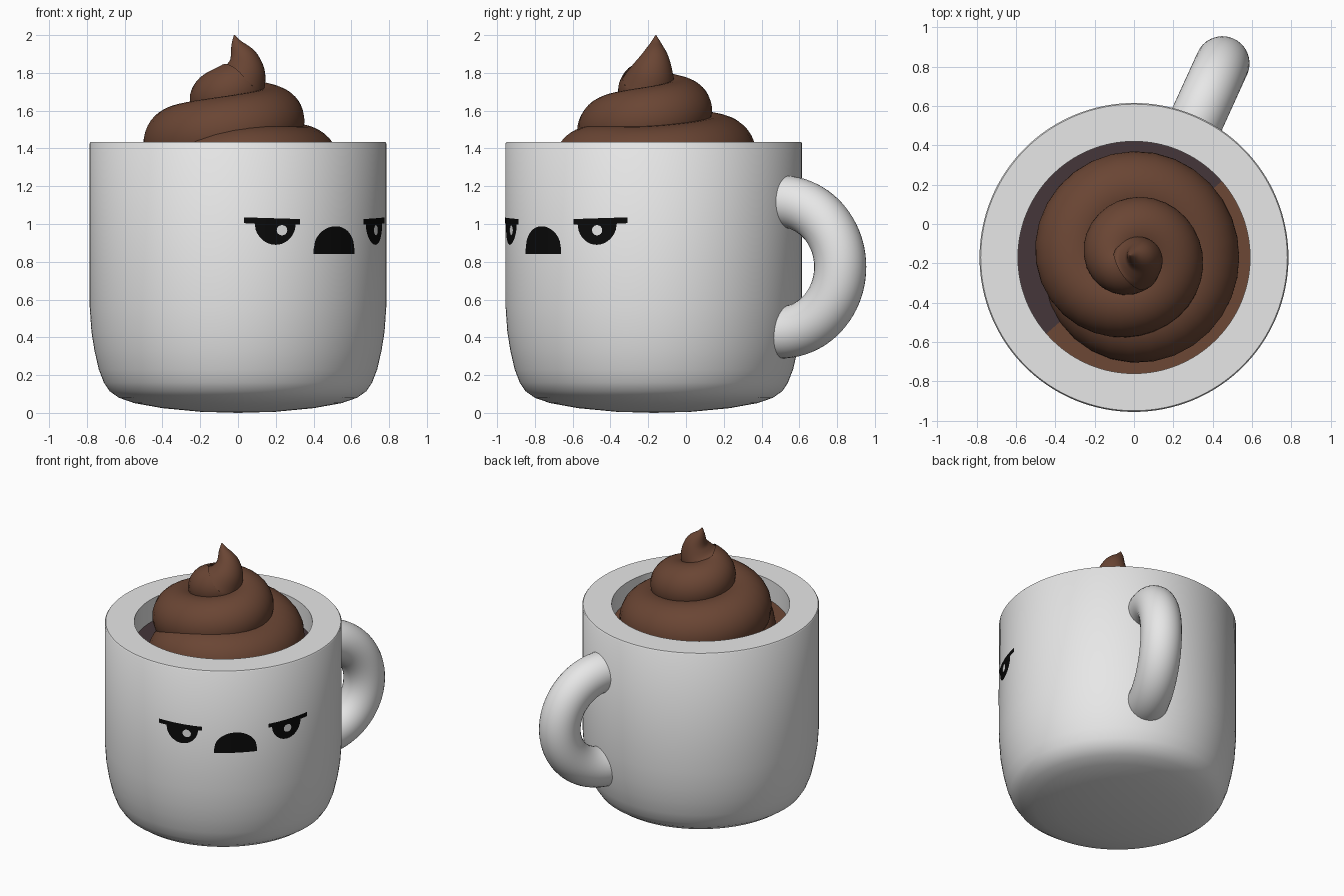
import bpy, bmesh, math
from mathutils import Vector, Matrix

if "Cube" in bpy.data.objects:
    bpy.data.objects.remove(bpy.data.objects["Cube"])

CY = -0.17          # cup axis lies at x = 0, y = CY
R = 0.785           # cup outer radius
FACE = math.radians(-49)     # direction the face looks
HANDLE = math.radians(65.5)  # direction of the handle


def material(name, rgb):
    m = bpy.data.materials.new(name)
    m.diffuse_color = (*rgb, 1)
    m.use_nodes = True
    m.node_tree.nodes["Principled BSDF"].inputs["Base Color"].default_value = m.diffuse_color
    return m


WHITE = material("cup_white", (0.80, 0.80, 0.80))
BROWN = material("cream_brown", (0.144, 0.060, 0.034))
DARK = material("liquid_dark", (0.058, 0.037, 0.041))
BLACK = material("face_black", (0.003, 0.003, 0.003))


def finish(name, bm, mat, angle=40):
    bmesh.ops.recalc_face_normals(bm, faces=bm.faces)
    me = bpy.data.meshes.new(name)
    bm.to_mesh(me)
    bm.free()
    ob = bpy.data.objects.new(name, me)
    bpy.context.collection.objects.link(ob)
    me.materials.append(mat)
    bpy.ops.object.select_all(action='DESELECT')
    ob.select_set(True)
    bpy.context.view_layer.objects.active = ob
    bpy.ops.object.shade_smooth_by_angle(angle=math.radians(angle))
    return ob


def revolve(name, profile, mat, n=128):
    bm = bmesh.new()
    rings = []
    for r, z in profile:
        if r == 0:
            rings.append([bm.verts.new((0, CY, z))] * n)
        else:
            rings.append([bm.verts.new((r * math.cos(2 * math.pi * i / n),
                                        CY + r * math.sin(2 * math.pi * i / n), z)) for i in range(n)])
    for a, b in zip(rings, rings[1:]):
        for i in range(n):
            j = (i + 1) % n
            bm.faces.new(list(dict.fromkeys((a[i], a[j], b[j], b[i]))))
    return finish(name, bm, mat)


def sweep(name, path, mat, n=32):
    """Round tube along a list of (point, radius)."""
    bm = bmesh.new()
    rings, normal = [], None
    for k, (p, r) in enumerate(path):
        t = (path[min(k + 1, len(path) - 1)][0] - path[max(k - 1, 0)][0]).normalized()
        ref = normal if normal else t.orthogonal()
        normal = (ref - t * ref.dot(t)).normalized()
        side = t.cross(normal)
        rings.append([bm.verts.new(p + r * (math.cos(a) * normal + math.sin(a) * side))
                      for a in (2 * math.pi * i / n for i in range(n))])
    for a, b in zip(rings, rings[1:]):
        for i in range(n):
            j = (i + 1) % n
            bm.faces.new((a[i], a[j], b[j], b[i]))
    bm.faces.new(rings[0])
    bm.faces.new(rings[-1])
    return finish(name, bm, mat, 60)


def plate(name, s0, s1, low, high, mat, lift, n=32):
    """Thin painted patch wrapped on the cup; s is arc length from the face centre."""
    bm = bmesh.new()
    cols = []
    for i in range(n + 1):
        s = s0 + (s1 - s0) * i / n
        a = FACE + s / R
        x, y = (R + lift) * math.cos(a), CY + (R + lift) * math.sin(a)
        cols.append((bm.verts.new((x, y, low(s))), bm.verts.new((x, y, high(s) + 1e-4))))
    for a, b in zip(cols, cols[1:]):
        bm.faces.new((a[0], b[0], b[1], a[1]))
    return finish(name, bm, mat)


def arc(s, c, w, h):
    return h * math.sqrt(max(0, 1 - ((s - c) / w) ** 2))


# cup body with thick wall
revolve("cup", [(0, 0), (0.2, 0.006), (0.4, 0.025), (0.55, 0.052), (0.63, 0.08), (0.68, 0.115),
                (0.71, 0.16), (0.737, 0.23), (0.76, 0.33), (0.776, 0.43), (0.785, 0.56),
                (0.785, 1.427), (0.779, 1.435), (0.59, 1.435), (0.59, 0.25), (0.5, 0.16), (0, 0.15)], WHITE)

# handle: a little more than half a ring
radial = Vector((math.cos(HANDLE), math.sin(HANDLE), 0))
hub = Vector((0, CY, 0.773)) + radial * 0.737
path = []
for i in range(49):
    a = math.radians(-98 + 196 * i / 48)
    path.append((hub + 0.347 * (radial * math.cos(a) + Vector((0, 0, math.sin(a)))), 0.138))
sweep("handle", path, WHITE)

# dark liquid, and a slightly tilted brown layer that surfaces on one side
revolve("liquid", [(0, 1.27), (0.592, 1.27)], DARK)
layer = revolve("cream_layer", [(0, 0), (0.60, 0)], BROWN)
up = Vector((math.cos(FACE), math.sin(FACE), 0))
tilt = Matrix.Rotation(math.radians(3), 4, up.cross(Vector((0, 0, 1))))
pivot = Matrix.Translation((0, CY, 0))
layer.data.transform(Matrix.Translation((0, 0, 1.27)) @ pivot @ tilt @ pivot.inverted())

# cream swirl: quarter-turn keys (centre distance, tube radius, height), top to bottom
keys = [(0.03, 0.145, 1.725), (0.10, 0.15, 1.665), (0.14, 0.165, 1.61), (0.175, 0.175, 1.555),
        (0.215, 0.185, 1.50), (0.30, 0.20, 1.43), (0.34, 0.20, 1.375), (0.335, 0.20, 1.32),
        (0.335, 0.20, 1.31), (0.29, 0.18, 1.19)]
ctrl = [(Vector((-0.02, 0.01, 2.0)), 0.002), (Vector((-0.005, 0.01, 1.95)), 0.033),
        (Vector((0.028, 0.005, 1.875)), 0.08), (Vector((0.03, -0.01, 1.80)), 0.118)]


def spline(vals, u):
    """Catmull-Rom through vals at float index u."""
    i = min(int(u), len(vals) - 2)
    f = u - i
    p0, p1, p2, p3 = (vals[max(0, min(len(vals) - 1, i + d))] for d in (-1, 0, 1, 2))
    return p1 + (p2 - p0) * (f / 2) + (p0 * 2 - p1 * 5 + p2 * 4 - p3) * (f * f / 2) \
        + (p1 * 3 - p0 - p2 * 3 + p3) * (f ** 3 / 2)


kv = [Vector(k) for k in keys]
for i in range(len(keys) * 8 - 7):
    u = i / 8
    d, r, z = spline(kv, u)
    a = math.radians(270 - 90 * u)
    ctrl.append((Vector((d * math.cos(a), d * math.sin(a), z)), r))
top = [Vector((*p, r)) for p, r in ctrl[:5]]
tip = [spline(top, i / 6) for i in range(24)]
path = [(Vector(v[:3]), max(v[3], 0.002)) for v in tip] + ctrl[4:]
sweep("cream_swirl", [(p + Vector((0, CY, 0)), r) for p, r in path], BROWN, 40)

# face: half-round eyes under flat brows, highlights, domed mouth
for side, label, glint in ((-1, "left", -0.327), (1, "right", 0.365)):
    c = side * 0.361
    plate(label + "_eye", c - 0.114, c + 0.114, lambda s: 1.01 - arc(s, c, 0.114, 0.12),
          lambda s: 1.01, BLACK, 0.003)
    plate(label + "_brow", side * 0.225, side * 0.531, lambda s: 0.998 + 0.02 * (abs(s) - 0.225),
          lambda s: 1.026 + 0.03 * (abs(s) - 0.225), BLACK, 0.004)
    plate(label + "_glint", glint - 0.029, glint + 0.029, lambda s: 0.967 - arc(s, glint, 0.029, 0.027),
          lambda s: 0.967 + arc(s, glint, 0.029, 0.027), WHITE, 0.006)
plate("mouth", -0.143, 0.143, lambda s: 0.84, lambda s: 0.868 + arc(s, 0, 0.143, 0.12), BLACK, 0.003)
